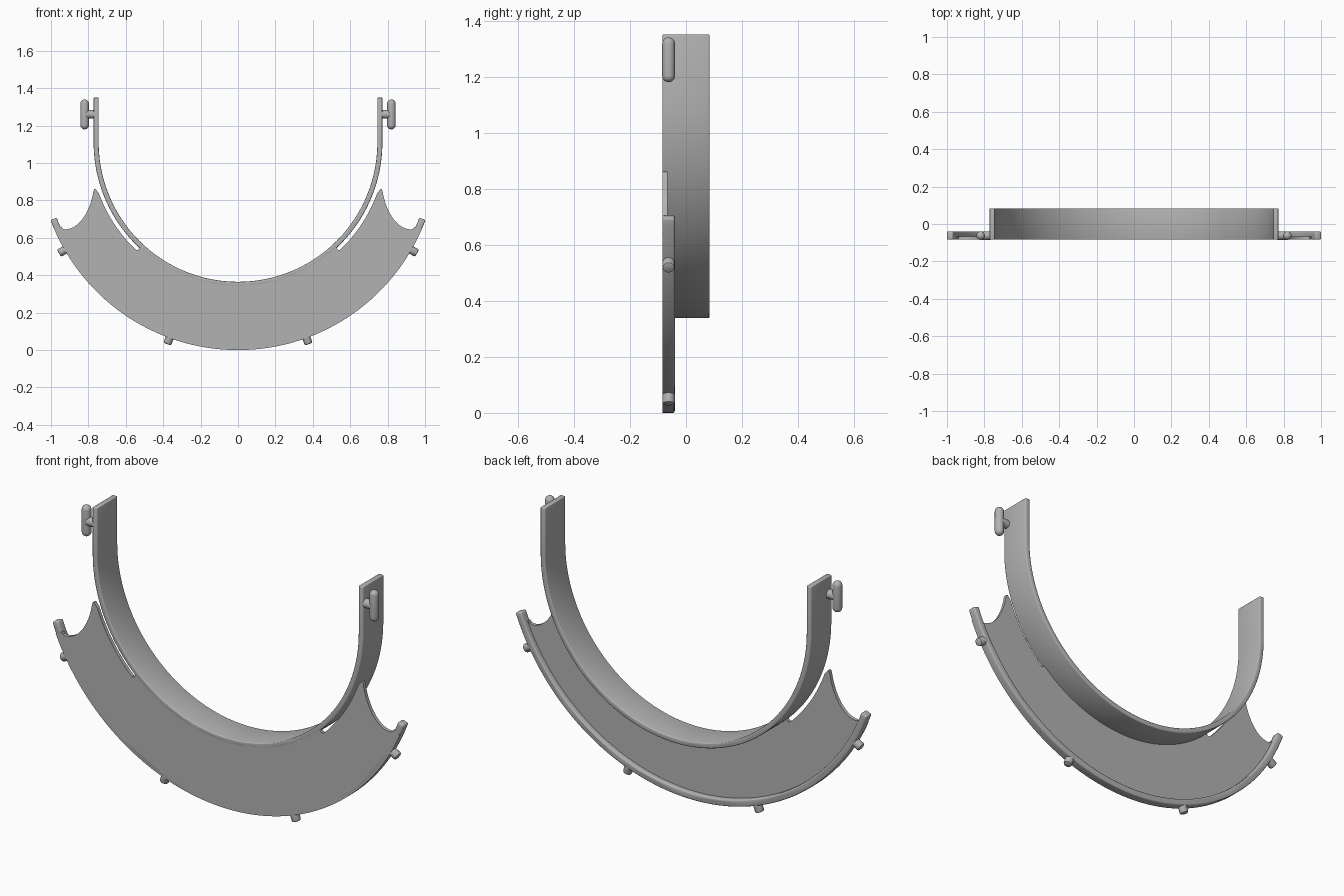
import bpy, bmesh, math
from mathutils import Vector
from mathutils.geometry import interpolate_bezier

if "Cube" in bpy.data.objects:
    bpy.data.objects.remove(bpy.data.objects["Cube"], do_unlink=True)

grey = bpy.data.materials.new("plain_grey")
grey.use_nodes = True
COLOUR = (0.45, 0.45, 0.45, 1)
grey.diffuse_color = COLOUR
grey.node_tree.nodes["Principled BSDF"].inputs["Base Color"].default_value = COLOUR

FRONT, BACK = -0.084, 0.084
RIM_BACK = -0.04
MID_Y = (FRONT + RIM_BACK) / 2
STRAP_Z, STRAP_IN, STRAP_OUT, STRAP_TOP = 1.11, 0.745, 0.772, 1.35
RIM_R = 1.07


def finish(name, bm):
    bmesh.ops.recalc_face_normals(bm, faces=bm.faces)
    mesh = bpy.data.meshes.new(name)
    bm.to_mesh(mesh)
    bm.free()
    mesh.materials.append(grey)
    obj = bpy.data.objects.new(name, mesh)
    bpy.context.collection.objects.link(obj)
    bpy.ops.object.select_all(action="DESELECT")
    obj.select_set(True)
    bpy.context.view_layer.objects.active = obj
    bpy.ops.object.shade_smooth_by_angle(angle=math.radians(35))
    return obj


def arc(radius, centre_z, start, end, steps):
    """Points (x, z) on a circle; angles in degrees from straight down."""
    angles = [math.radians(start + (end - start) * i / steps) for i in range(steps + 1)]
    return [(radius * math.sin(a), centre_z - radius * math.cos(a)) for a in angles]


def slab(name, outline, y0, y1, bevel=0.0):
    """Extrude an (x, z) outline from y0 to y1, optionally rounding its edges."""
    bm = bmesh.new()
    face = bm.faces.new([bm.verts.new((x, y0, z)) for x, z in outline])
    moved = bmesh.ops.extrude_face_region(bm, geom=[face])["geom"]
    bmesh.ops.translate(bm, vec=(0, y1 - y0, 0),
                        verts=[v for v in moved if isinstance(v, bmesh.types.BMVert)])
    bmesh.ops.recalc_face_normals(bm, faces=bm.faces)
    if bevel:
        sharp = [e for e in bm.edges if e.calc_face_angle(0) > 0.6]
        bmesh.ops.bevel(bm, geom=sharp, offset=bevel, segments=3, profile=0.5, affect="EDGES")
    return finish(name, bm)


def lathe(name, profile, origin, axis, sides=24):
    """Revolve (radius, height) pairs about an axis through origin."""
    bm = bmesh.new()
    turn = Vector((0, 0, 1)).rotation_difference(Vector(axis))
    rings = []
    for r, h in profile:
        ring = []
        for i in range(sides):
            a = math.tau * i / sides
            ring.append(bm.verts.new(Vector(origin) + turn @ Vector((r * math.cos(a), r * math.sin(a), h))))
        rings.append(ring)
    for low, high in zip(rings, rings[1:]):
        for i in range(sides):
            j = (i + 1) % sides
            bm.faces.new((low[i], low[j], high[j], high[i]))
    bm.faces.new(rings[0])
    bm.faces.new(rings[-1])
    return finish(name, bm)


# U-shaped strap
outer = arc(STRAP_OUT, STRAP_Z, -90, 90, 96)
inner = arc(STRAP_IN, STRAP_Z, 90, -90, 96)
strap = ([(-STRAP_OUT, STRAP_TOP)] + outer + [(STRAP_OUT, STRAP_TOP), (STRAP_IN, STRAP_TOP)]
         + inner + [(-STRAP_IN, STRAP_TOP)])
slab("strap", strap, FRONT, BACK, 0.005)

# Thin crescent plate, with a slot beside the strap and a scooped end
scoop = interpolate_bezier(Vector((0.925, 0.645)), Vector((0.85, 0.645)),
                           Vector((0.79, 0.74)), Vector((0.773, 0.85)), 16)
half = arc(RIM_R, RIM_R, 0, 66.5, 60)
half += [(0.945, 0.66), (0.938, 0.649)] + [(p.x, p.y) for p in scoop]
half += [(0.769, 0.86), (0.762, 0.861), (0.757, 0.854)]
half += arc(0.792, STRAP_Z, 70, 43.5, 24)
half += arc(0.785, STRAP_Z, 43, 43, 1)[:1] + arc(0.772, STRAP_Z, 43, 43, 1)[:1]
half += arc(0.75, STRAP_Z, 43, 0, 36)
mirrored = [(-x, z) for x, z in reversed(half[1:-1])]
slab("crescent_plate", half + mirrored, FRONT, FRONT + 0.018)

# Thick rim along the outer edge, running on into end tabs
rim = arc(RIM_R, RIM_R, -69.5, 69.5, 110) + arc(RIM_R - 0.035, RIM_R, 69.5, -69.5, 110)
slab("outer_rim", rim, FRONT, RIM_BACK, 0.007)

# Round pegs around the rim
for side, sign in (("left", 1), ("right", -1)):
    for place, angle in (("lower", 20), ("upper", 60)):
        a = math.radians(angle) * sign
        out = Vector((math.sin(a), 0, -math.cos(a)))
        start = Vector((0, MID_Y, RIM_R)) + out * (RIM_R - 0.02)
        lathe(f"{side}_{place}_peg", [(0.022, 0), (0.022, 0.048), (0.02, 0.053), (0.016, 0.055)],
              start, out)

# T-shaped hooks near the strap tops
R, HALF = 0.023, 0.08
cap = [(R * math.cos(t), HALF - R + R * math.sin(t))
       for t in (math.radians(d) for d in range(0, 90, 15))] + [(0.002, HALF)]
bar = [(r, -h) for r, h in reversed(cap)] + cap
stem = [(0.036, 0), (0.029, 0.006), (0.024, 0.014), (0.023, 0.025), (0.024, 0.034), (0.03, 0.044), (0.02, 0.05)]
for side, sign in (("left", 1), ("right", -1)):
    lathe(f"{side}_hook_bar", bar, (sign * 0.82, MID_Y, 1.26), (0, 0, 1))
    # stem flare is kept inside the strap's front edge
    lathe(f"{side}_hook_stem", [(min(r, 0.023), h) for r, h in stem],
          (sign * 0.768, MID_Y, 1.26), (sign, 0, 0))
